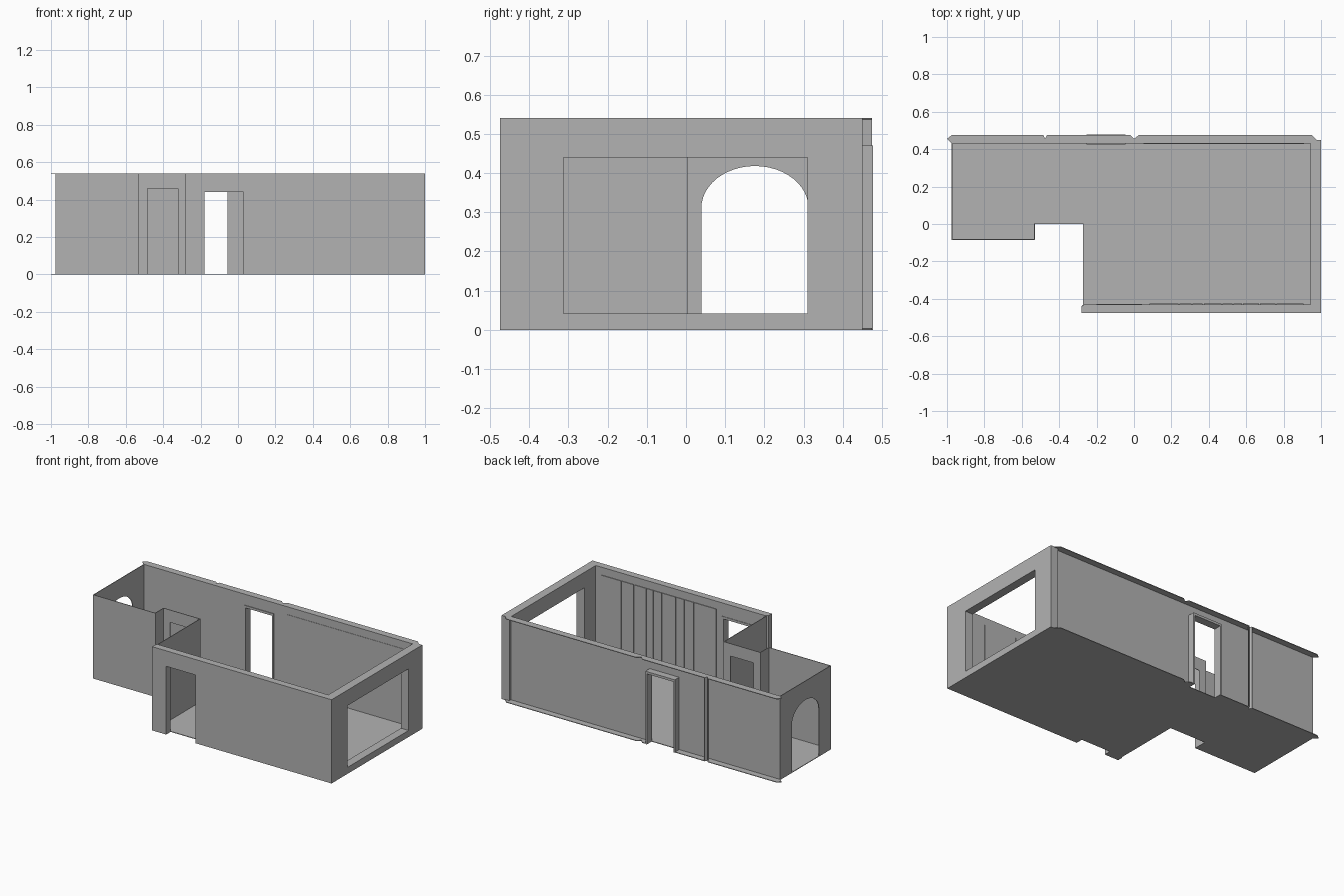
import bpy
import bmesh
import math

cube = bpy.data.objects.get("Cube")
if cube:
    bpy.data.objects.remove(cube, do_unlink=True)

grey = bpy.data.materials.new("plain_grey")
grey.use_nodes = True
grey.diffuse_color = (0.45, 0.45, 0.45, 1)
grey.node_tree.nodes["Principled BSDF"].inputs["Base Color"].default_value = grey.diffuse_color

H = 0.54        # wall height
T = 0.004       # thickness of sheet walls
BACK = 0.43     # inner face of the back wall
RIM = 0.475     # outer edge of floor and rims
EAST = 0.945    # inner face of the window wall
WEST = -0.975


def prism(name, outline, lo, hi, axis="z"):
    """Extrude a flat outline from lo to hi along an axis."""
    def place(p, h):
        return {"x": (h, *p), "y": (p[0], h, p[1]), "z": (*p, h)}[axis]

    bm = bmesh.new()
    low = [bm.verts.new(place(p, lo)) for p in outline]
    high = [bm.verts.new(place(p, hi)) for p in outline]
    bm.faces.new(low)
    bm.faces.new(high)
    n = len(outline)
    for i in range(n):
        j = (i + 1) % n
        bm.faces.new((low[i], low[j], high[j], high[i]))
    bmesh.ops.recalc_face_normals(bm, faces=bm.faces)
    mesh = bpy.data.meshes.new(name)
    bm.to_mesh(mesh)
    bm.free()
    mesh.materials.append(grey)
    obj = bpy.data.objects.new(name, mesh)
    bpy.context.collection.objects.link(obj)
    return obj


def box(name, x0, x1, y0, y1, z0, z1):
    return prism(name, [(x0, y0), (x1, y0), (x1, y1), (x0, y1)], z0, z1)


def doorway(u0, u1, d0, d1, top):
    """Wall outline with a door cut up from the floor."""
    return [(u0, 0), (d0, 0), (d0, top), (d1, top), (d1, 0), (u1, 0), (u1, H), (u0, H)]


# Back edge shared by floor and top rim, with V notches and cut corners
right_edge = [(1, 0.45), (0.975, 0.45), (0.95, RIM), (0.025, RIM), (0, 0.455), (-0.02, RIM)]
left_edge = [(-0.46, RIM), (-0.475, 0.45), (-0.49, RIM), (-0.975, RIM), (-1, 0.455), (WEST, BACK)]
back_door = [(-0.05, RIM), (-0.05, BACK), (-0.25, BACK), (-0.25, RIM)]

# Floor, notched at both thresholds
front_edge = [(WEST, -0.085), (-0.53, -0.085), (-0.53, 0), (-0.27, 0), (-0.27, -0.43),
              (-0.28, -0.44), (-0.28, -RIM), (-0.18, -RIM), (-0.18, -0.43),
              (0.03, -0.43), (0.03, -RIM), (1, -RIM)]
prism("floor", right_edge + back_door + left_edge + front_edge, 0, T)

# Back wall sheet with its overhanging top rim
prism("back_wall", doorway(WEST, EAST, -0.245, -0.055, 0.455), BACK, BACK + T, "y")
prism("back_rim", right_edge + left_edge + [(EAST, BACK)], H - T, H)
prism("back_groove", [(-0.49, RIM), (-0.475, 0.45), (-0.46, RIM),
                      (-0.465, RIM), (-0.475, 0.456), (-0.485, RIM)], 0, H)

# Back door frame
for side, x in (("left", -0.055), ("right", -0.255)):
    box("back_jamb_" + side, x, x + 0.01, BACK - 0.004, 0.478, 0, 0.465)
box("back_lintel", -0.255, -0.045, BACK - 0.004, 0.478, 0.455, 0.47)

# Window wall
box("window_sill", EAST, 1, -RIM, 0.45, 0, 0.042)
box("window_head", EAST, 1, -RIM, 0.45, 0.44, H)
box("window_pier_front", EAST, 1, -RIM, -0.313, 0.042, 0.44)
box("window_pier_back", EAST, 1, 0.31, 0.45, 0.042, 0.44)

# Front wall with door, and its cut left end
front = doorway(-0.265, EAST, -0.18, 0.03, 0.44)
prism("front_wall", front, -RIM, -0.43, "y")
prism("front_wall_end", [(-0.265, -0.43), (-0.28, -0.44), (-0.28, -RIM), (-0.265, -RIM)], 0, H)

# Front door trim on the inner face
for side, x in (("right", -0.2), ("left", 0.03)):
    box("front_trim_" + side, x, x + 0.012, -0.43, -0.427, 0, 0.455)
box("front_trim_head", -0.2, 0.042, -0.43, -0.427, 0.44, 0.455)

# Sheet walls round the recess and the west room
box("recess_side_wall", -0.274, -0.27, -0.43, 0, 0, H)
prism("recess_door_wall", doorway(-0.53, -0.27, -0.485, -0.32, 0.46), 0, T, "y")
box("recess_return_wall", -0.534, -0.53, -0.085, T, 0, H)
box("west_front_wall", WEST, -0.53, -0.085, -0.085 + T, 0, H)

# West wall with arched opening
arch = [(0.176 - 0.137 * math.cos(a), 0.31 + 0.108 * math.sin(a))
        for a in (math.pi * i / 24 for i in range(25))]
west = [(-0.085, 0), (arch[0][0], 0)] + arch + [(arch[-1][0], 0), (BACK, 0), (BACK, H), (-0.085, H)]
prism("west_wall", west, WEST, WEST + T, "x")

# Thin panelling inside the long walls
box("back_panel", 0.05, 0.91, BACK - 0.002, BACK, T, 0.49)
joints = [0.08, 0.24, 0.31, 0.37, 0.47, 0.53, 0.58, 0.67, 0.76, 0.91]
for i, (a, b) in enumerate(zip(joints, joints[1:])):
    box(f"front_board_{i + 1}", a + 0.003, b - 0.003, -0.43, -0.426, T, 0.49)
